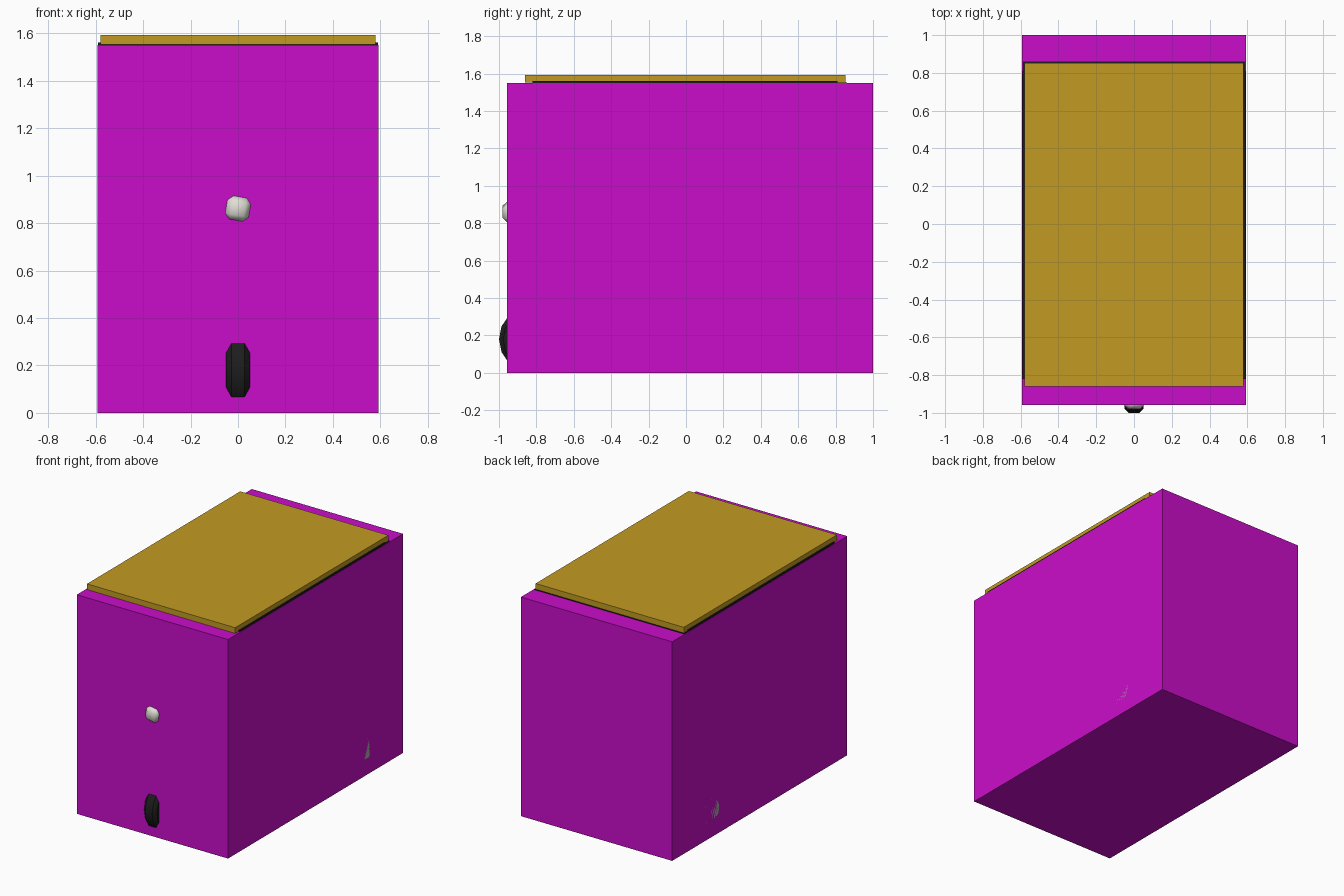
import bpy
from math import pi, radians

if "Cube" in bpy.data.objects:
    bpy.data.objects.remove(bpy.data.objects["Cube"])


def material(name, rgb):
    m = bpy.data.materials.new(name)
    m.diffuse_color = (*rgb, 1)
    m.use_nodes = True
    m.node_tree.nodes["Principled BSDF"].inputs["Base Color"].default_value = m.diffuse_color
    return m


MAGENTA = material("magenta", (0.59, 0.004, 0.59))
GOLD = material("gold", (0.54, 0.33, 0.016))
BLACK = material("black", (0.012, 0.012, 0.012))
GREY = material("hub grey", (0.4, 0.4, 0.4))
LAMP = material("lamp", (0.75, 0.73, 0.67))


def finish(name, mat, bevel=0, smooth=0):
    ob = bpy.context.object
    ob.name = name
    ob.data.materials.append(mat)
    if bevel:
        mod = ob.modifiers.new("bevel", "BEVEL")
        mod.width = bevel
        mod.segments = 1
        bpy.ops.object.modifier_apply(modifier=mod.name)
    if smooth:
        bpy.ops.object.shade_smooth_by_angle(angle=radians(smooth))
    return ob


def box(name, lo, hi, mat):
    bpy.ops.mesh.primitive_cube_add(size=1, location=[(a + b) / 2 for a, b in zip(lo, hi)])
    bpy.context.object.scale = [b - a for a, b in zip(lo, hi)]
    bpy.ops.object.transform_apply(location=False, rotation=False, scale=True)
    return finish(name, mat)


def drum(name, x, y, radius, half, sides, mat, bevel=0):
    # cylinder with its axle along x
    bpy.ops.mesh.primitive_cylinder_add(vertices=sides, radius=radius, depth=2 * half,
                                        location=(x, y, 0.18), rotation=(0, pi / 2, 0))
    return finish(name, mat, bevel, 40)


# Enclosing body and roof slab
box("body", (-0.592, -0.957, 0), (0.592, 1.0, 1.55), MAGENTA)
box("roof", (-0.58, -0.86, 1.553), (0.58, 0.853, 1.593), GOLD)

# Dark frame rails just under the roof edges
for side, x in (("left", -0.58), ("right", 0.58)):
    box(side + "_roof_rail", (x - 0.009, -0.82, 1.535), (x + 0.009, 0.81, 1.560), BLACK)
box("rear_roof_rail", (-0.588, 0.81, 1.535), (0.588, 0.860, 1.5525), BLACK)

# Front wheel pokes out of the front, rear hubs finish flush with the sides
drum("front_tyre", 0, -0.82, 0.18, 0.05, 16, BLACK, 0.022)
for side, s in (("left", -1), ("right", 1)):
    drum(f"rear_{side}_tyre", s * 0.535, 0.56, 0.18, 0.05, 16, BLACK, 0.022)
    drum(f"rear_{side}_hub", s * 0.535, 0.56, 0.085, 0.057, 16, GREY)

# Headlight: chunky rounded block set in the front wall
bpy.ops.mesh.primitive_cube_add(size=0.1, location=(0, -0.93, 0.861), rotation=(0, radians(10), 0))
finish("headlight", LAMP, 0.022, 60)
